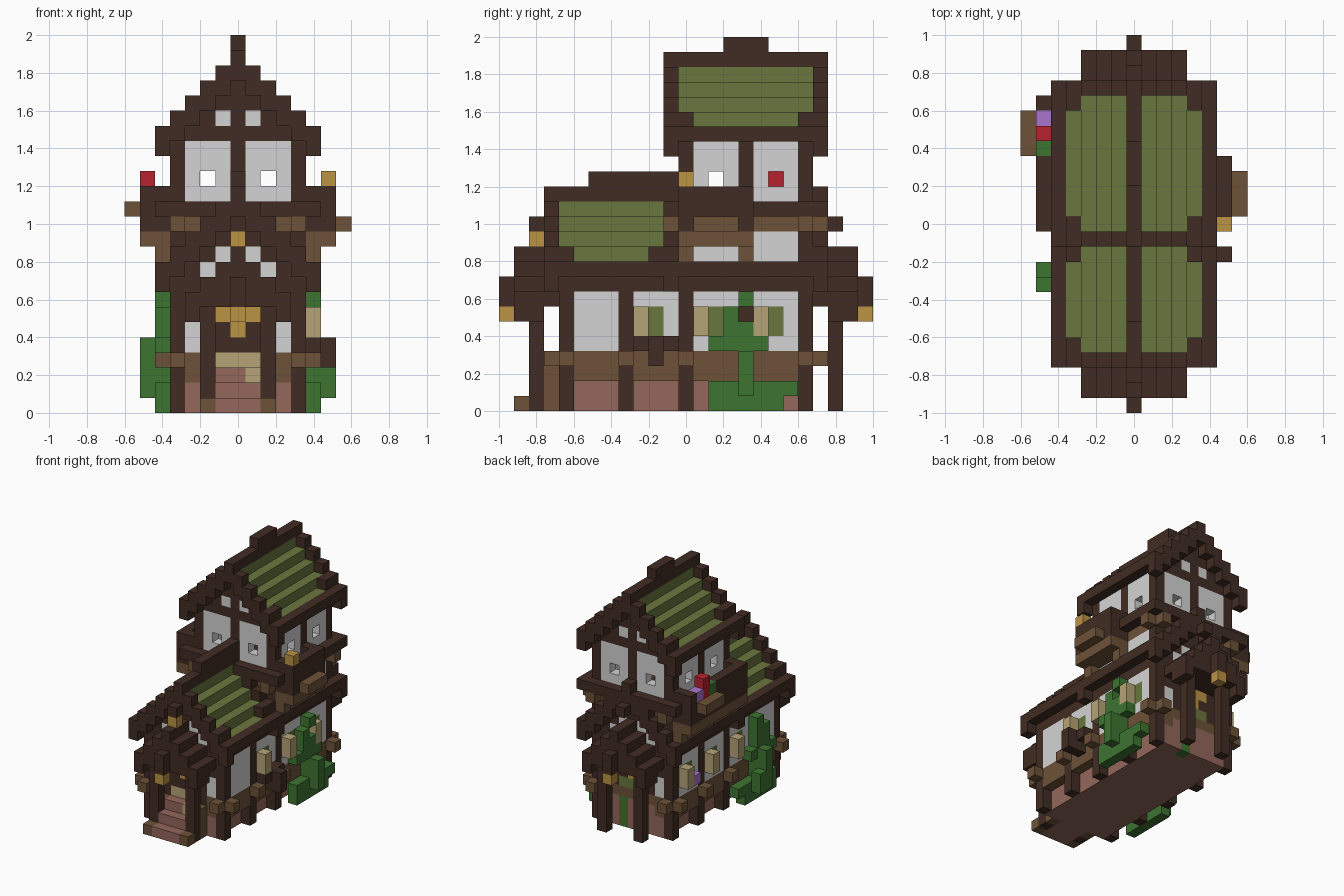
import bpy
import bmesh
from mathutils import Vector

cube = bpy.data.objects.get("Cube")
if cube:
    bpy.data.objects.remove(cube, do_unlink=True)

UNIT = 0.08


def linear(c):
    c /= 255
    return c / 12.92 if c <= 0.04045 else ((c + 0.055) / 1.055) ** 2.4


PALETTE = {
    "dark_timber": (65, 44, 35), "brown_wood": (109, 82, 56), "white_plaster": (212, 212, 212),
    "roof_green": (106, 119, 62), "leaf_green": (61, 116, 49), "gold": (187, 147, 68),
    "pink_brick": (148, 103, 91), "tan_board": (181, 164, 118), "red": (181, 34, 46),
    "purple": (171, 117, 207),
}
MATS = {}
for label, rgb in PALETTE.items():
    m = bpy.data.materials.new(label)
    m.use_nodes = True
    col = tuple(linear(c) for c in rgb) + (1,)
    m.diffuse_color = col
    m.node_tree.nodes["Principled BSDF"].inputs["Base Color"].default_value = col
    MATS[label] = m
DARK, BROWN, WHITE, ROOF, LEAF, GOLD, PINK, TAN, RED, PURPLE = PALETTE

cells = {}


def span(r):
    return range(r, r + 1) if isinstance(r, int) else range(r[0], r[1] + 1)


def box(part, colour, xr, yr, zr, mirror=False):
    """Fill a block of cells; None as colour cuts a hole."""
    for x in span(xr):
        for y in span(yr):
            for z in span(zr):
                for i in ({x, -x} if mirror else {x}):
                    if colour:
                        cells[i, y, z] = (part, colour)
                    else:
                        cells.pop((i, y, z), None)


def gable_edge(part, base, y):
    for a in range(6):
        box(part, DARK, a, y, (base + 5 - a, base + 6 - a), True)


def gable_wall(part, base, y, lights):
    for a in range(4):
        box(part, DARK, a, y, (base + 1, base + 4 - a), True)
    for x, z in lights:
        box(part, WHITE, x, y, base + z, True)


def roof(part, base, y0, y1):
    """Green steps sunk one cell below the dark gable edges, ridge and eaves."""
    for a in range(5):
        box(part, ROOF, a, (y0 + 1, y1 - 1), base + 5 - a, True)
    box(part, DARK, 0, (y0, y1), base + 6)
    box(part, DARK, 5, (y0, y1), base + 1, True)
    for y in (y0 + 1, y1 - 1):
        box(part, DARK, 4, y, (base + 1, base + 2), True)
    for y in (y0, y1):
        gable_edge(part, base, y)


# Brick base and ground floor
box("brick_base", PINK, (-3, 3), (-8, 8), (0, 2))
box("lower_wall", BROWN, 4, (-8, 8), (2, 3), True)
box("lower_wall", DARK, 4, (-8, 8), (4, 8), True)
for y0 in (-7, -3, 1, 5):
    box("lower_wall", WHITE, 4, (y0, y0 + 2), (4, 7), True)
for y in range(-8, 9, 4):
    box("lower_post", DARK, 4, y, (0, 7), True)
    box("post_bracket", BROWN, 5, y, 3, True)
for y in (-8, 8):
    box("lower_end_wall", DARK, (-3, 3), y, (3, 8))
    box("lower_end_wall", WHITE, 3, y, (4, 5), True)
    box("lower_end_wall", BROWN, 3, y, (2, 3), True)
    gable_wall("lower_gable", 8, y, ((2, 1), (1, 2)))
    box("door_lamp", GOLD, (-1, 1), y, 6)
    box("door_lamp", GOLD, 0, y, 5)
for y in (-9, 9):
    box("post_bracket", BROWN, 4, y, 3, True)
box("front_door", TAN, (-1, 1), -8, 3)
box("back_door", ROOF, (-1, 1), 8, 4)
box("back_door", BROWN, (-2, 2), 8, 3)
box("back_door", LEAF, 1, 8, (0, 2))

# Lower roof
box("lower_eave", DARK, 5, (-9, 9), 9, True)
box("lower_eave", DARK, 4, (-1, 8), 9, True)
roof("lower_roof", 8, -9, -1)
box("lower_roof", DARK, 0, (-6, -1), 15)
gable_edge("back_gable_edge", 8, 9)

# Tower walls with see-through windows
box("tower_wall", DARK, 4, (0, 8), (10, 18), True)
for y0 in (1, 5):
    box("tower_wall", WHITE, 4, (y0, y0 + 2), (14, 17), True)
    box("tower_wall", WHITE, 4, (y0, y0 + 2), (10, 11), True)
    box("tower_wall", None, 4, y0 + 1, 15, True)
box("tower_floor", DARK, (-3, 3), (0, 8), 13)
for y in (0, 8):
    box("tower_end_wall", DARK, (-3, 3), y, (11, 18))
    box("tower_end_wall", WHITE, (1, 3), y, (14, 17), True)
    box("tower_end_wall", None, 2, y, 15, True)
    box("tower_band", BROWN, 3, y, 12, True)
    gable_wall("tower_gable", 17, y, ((1, 2),))
for x, z in ((1, 10), (2, 9)):
    box("lower_gable", WHITE, x, 8, z, True)

# Ledge around the tower on brown brackets
box("tower_band", BROWN, 4, (0, 8), 12, True)
for y in (-1, 9):
    box("tower_ledge", DARK, (-5, 5), y, 13)
    box("tower_bracket", BROWN, 4, y, 12, True)
box("tower_ledge", DARK, 5, (-1, 9), 13, True)
for y in (0, 4, 8):
    box("tower_bracket", BROWN, 5, y, 12, True)

# Tower roof
roof("tower_roof", 17, -1, 9)
box("ridge_cap", DARK, 0, (3, 5), 24)

# Porches at both ends
for s in (-1, 1):
    for y in (10 * s, 11 * s):
        for a in range(4):
            box("porch_roof", DARK, a, y, (9 - a, 10 - a), True)
        box("porch_roof", DARK, 0, y, (7, 10))
        box("porch_roof", DARK, (1, 2), y, 7, True)
    for a in range(4):
        box("porch_roof", DARK, a, 9 * s, (7, 10 - a), True)
    box("porch_tip", DARK, 0, 12 * s, (7, 8))
    box("porch_lantern", GOLD, 0, 12 * s, 6)
    box("porch_post", DARK, 2, 10 * s, (0, 6), True)
    box("gable_knob", DARK, 0, 10 * s, 12)
box("gable_lantern", GOLD, 0, -10, 11)

# Front stairs
for step in range(3):
    box("stairs", PINK, (-1, 1), step - 11, (0, step))
box("stair_side", BROWN, 2, -11, 0, True)
box("stair_side", BROWN, 2, -9, (0, 2), True)
box("front_door", TAN, 1, -9, 2)

# Left balcony
for y in (0, 4):
    box("left_balcony_bracket", BROWN, 5, y, 10)
    box("left_balcony", DARK, 5, y, (12, 14))
box("left_balcony", BROWN, (5, 6), (0, 4), 11)
box("left_balcony", DARK, 6, (0, 4), (12, 14))
box("left_flower_box", BROWN, 7, (1, 3), 12)
box("balcony_lantern", GOLD, 6, 0, 15)

# Right balcony with flowers
for y in (0, 4, 8):
    box("right_balcony_bracket", BROWN, -5, y, 10)
box("right_balcony", BROWN, (-6, -5), (0, 8), 11)
box("right_balcony", DARK, -6, (0, 8), (12, 14))
for y in (0, 8):
    box("right_balcony", DARK, -5, y, (12, 14))
box("right_flower_box", BROWN, -7, (5, 7), 13)
for y, colour in ((5, LEAF), (6, RED), (7, PURPLE)):
    box("balcony_flower", colour, -6, y, 14)
box("balcony_flower", RED, -6, 6, 15)

# Shutters beside green windows
for y in (-2, 2, 6):
    box("window", ROOF, 4, y, (5, 6), True)
    box("shutter", TAN, 5, y - 1, (5, 6))
    box("shutter", TAN, -5, y + 1, (5, 6))
box("window_box", DARK, 5, (-3, -1), 4)
box("window_box", DARK, (5, 6), -2, (3, 4))
box("window_flower", PURPLE, -5, 6, 5)

# Climbing vines, one on each long side
for side, shift in ((1, 0), (-1, -8)):
    for x, y, zr in ((5, 4, (0, 5)), (5, 4, 7), (6, 4, (1, 3)), (5, 3, (4, 6)), (5, 2, 4),
                     (5, 5, 4), (5, (2, 6), (0, 1)), (5, 7, 1)):
        low, high = span(y)[0], span(y)[-1]
        box("vine", LEAF, side * x, (low + shift, high + shift), zr)
box("vine", LEAF, -6, (-4, -3), (1, 2))
box("vine", LEAF, -6, -4, (3, 4))
box("vine", LEAF, -5, -4, 6)

# Turn the cells into one mesh per part, keeping only exposed faces
parts = {}
for cell, (part, colour) in cells.items():
    parts.setdefault(part, []).append((cell, colour))
AXES = [Vector(v) for v in ((1, 0, 0), (0, 1, 0), (0, 0, 1))]
for part, members in parts.items():
    bm = bmesh.new()
    used = []
    for cell, colour in members:
        if colour not in used:
            used.append(colour)
        centre = Vector(cell) + AXES[2] / 2
        for n in range(3):
            for sign in (-1, 1):
                normal = AXES[n] * sign
                if tuple(int(c) for c in Vector(cell) + normal) in cells:
                    continue
                u, v = AXES[(n + 1) % 3], AXES[(n + 2) % 3] * sign
                corners = (-u - v, u - v, u + v, v - u)
                face = bm.faces.new([bm.verts.new((centre + (normal + c) / 2) * UNIT) for c in corners])
                face.material_index = used.index(colour)
    bmesh.ops.remove_doubles(bm, verts=bm.verts, dist=UNIT / 100)
    mesh = bpy.data.meshes.new(part)
    bm.to_mesh(mesh)
    bm.free()
    for paint in used:
        mesh.materials.append(MATS[paint])
    bpy.context.collection.objects.link(bpy.data.objects.new(part, mesh))
